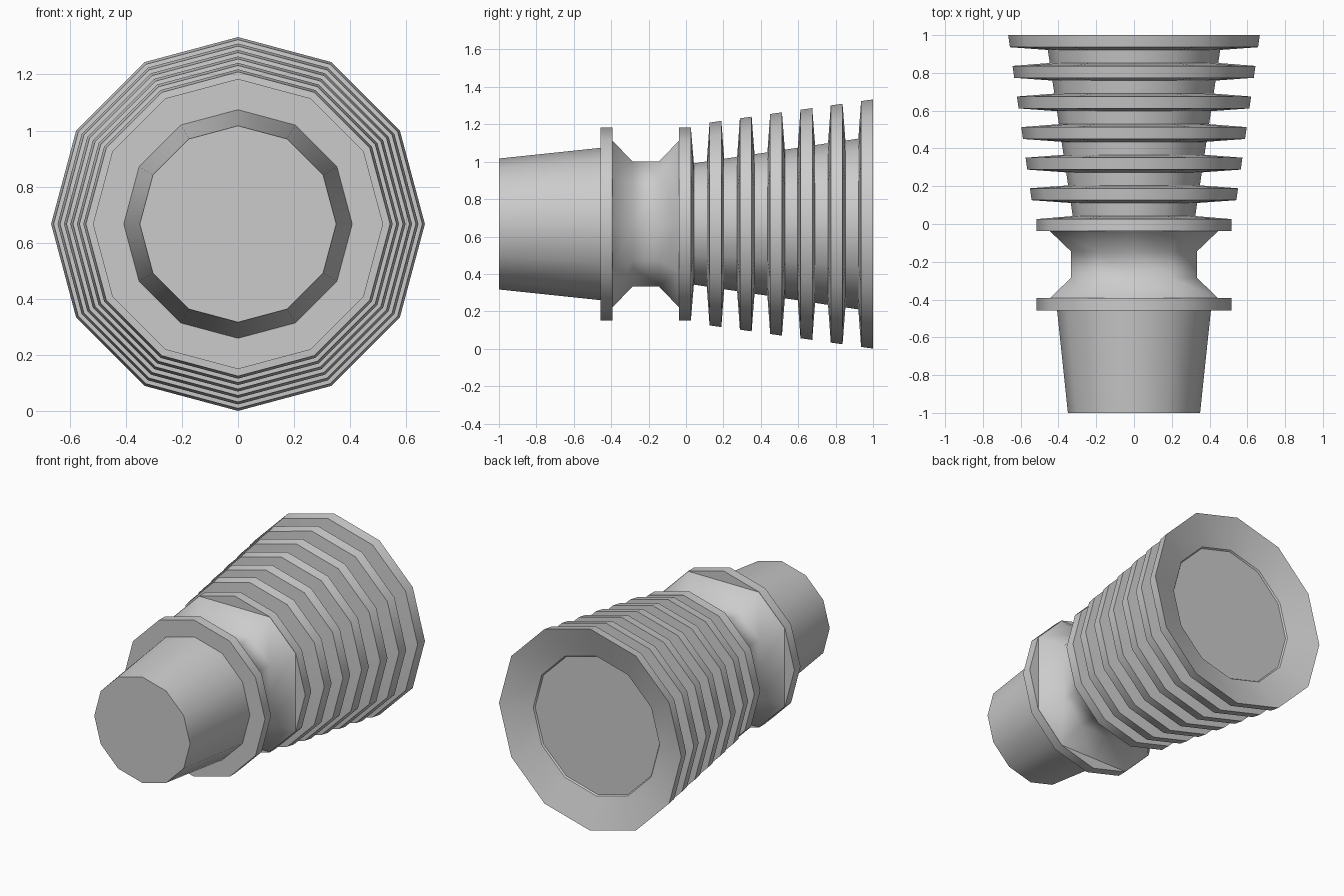
import bpy, bmesh, math

if "Cube" in bpy.data.objects:
    bpy.data.objects.remove(bpy.data.objects["Cube"])

SIDES = 12
AXIS_Z = 0.667


def lathe(name, profile, closed=False, smooth=35, caps=True):
    """Spin (y, radius[, radius at the four axis corners]) points around the long axis."""
    bm = bmesh.new()
    loops = []
    for y, r, *axis_r in profile:
        loop = []
        for i in range(SIDES):
            a = 2 * math.pi * i / SIDES
            ri = axis_r[0] if axis_r and i % 3 == 0 else r
            loop.append(bm.verts.new((ri * math.cos(a), y, AXIS_Z + ri * math.sin(a))))
        loops.append(loop)
    pairs = list(zip(loops, loops[1:]))
    if closed:
        pairs.append((loops[-1], loops[0]))
    elif caps:
        bm.faces.new(loops[0])
        bm.faces.new(loops[-1])
    for a, b in pairs:
        for i in range(SIDES):
            j = (i + 1) % SIDES
            bm.faces.new((a[i], a[j], b[j], b[i]))
    bmesh.ops.recalc_face_normals(bm, faces=bm.faces)
    mesh = bpy.data.meshes.new(name)
    bm.to_mesh(mesh)
    bm.free()
    obj = bpy.data.objects.new(name, mesh)
    bpy.context.collection.objects.link(obj)
    bpy.ops.object.select_all(action='DESELECT')
    bpy.context.view_layer.objects.active = obj
    obj.select_set(True)
    bpy.ops.object.shade_smooth_by_angle(angle=math.radians(smooth))
    return obj


# Tapered nose and its collar
lathe("nose", [(-1.0, 0.35), (-0.45, 0.408)])
lathe("front_collar", [(-0.457, 0.517), (-0.393, 0.517)])

# Waisted, slightly squared neck reaching the collar rims at the diagonals
lathe("neck", [(-0.393, 0.515, 0.446), (-0.285, 0.385, 0.333),
               (-0.145, 0.385, 0.333), (-0.037, 0.515, 0.446)], smooth=80)
lathe("middle_collar", [(-0.037, 0.517), (0.026, 0.517), (0.042, 0.325)])

# Widening core, ending at the bottom of the dished back
lathe("core", [(0.0, 0.318), (0.925, 0.457)])

# Six ring fins growing toward the back; the last one has a dished rear face
for k in range(6):
    y = 0.156 + 0.162 * k
    r = 0.551 + 0.023 * k
    inner = 0.318 + 0.1485 * y
    last = k == 5
    lathe(f"fin_{k + 1}", [
        (y - 0.045, inner - 0.01),
        (y - 0.03, r - 0.009),
        (1.0 if last else y + 0.033, r),
        (0.935 if last else y + 0.049, inner),
    ], closed=True)
